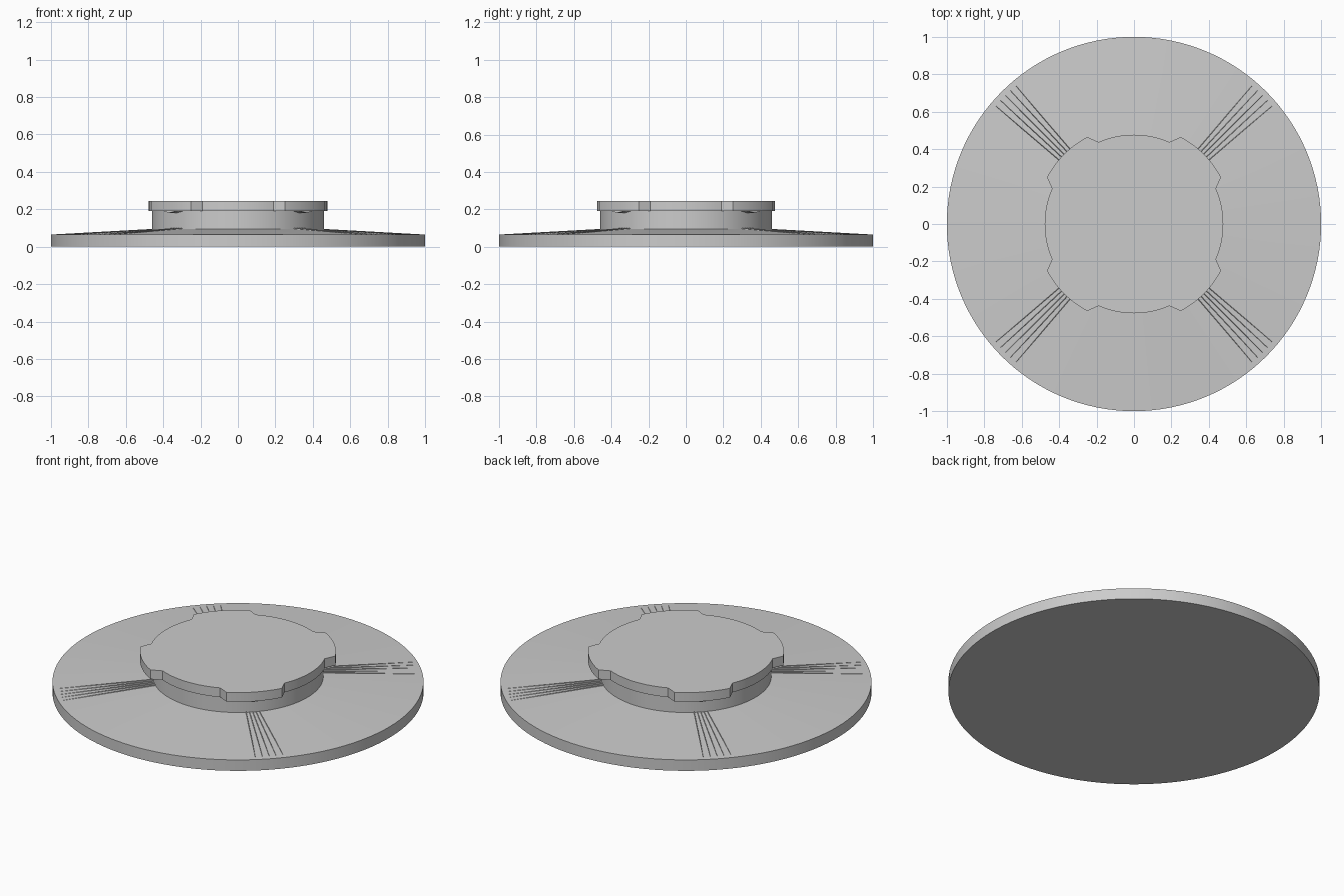
import bpy, bmesh, math

if "Cube" in bpy.data.objects:
    bpy.data.objects.remove(bpy.data.objects["Cube"])

grey = bpy.data.materials.new("light grey")
grey.diffuse_color = (0.6, 0.6, 0.6, 1)
grey.use_nodes = True
grey.node_tree.nodes["Principled BSDF"].inputs["Base Color"].default_value = grey.diffuse_color


def finish(name, bm, smooth=True):
    bmesh.ops.recalc_face_normals(bm, faces=bm.faces)
    mesh = bpy.data.meshes.new(name)
    bm.to_mesh(mesh)
    bm.free()
    mesh.materials.append(grey)
    ob = bpy.data.objects.new(name, mesh)
    bpy.context.collection.objects.link(ob)
    if smooth:
        bpy.ops.object.select_all(action='DESELECT')
        ob.select_set(True)
        bpy.context.view_layer.objects.active = ob
        bpy.ops.object.shade_smooth_by_angle(angle=math.radians(25))
    return ob


def polar(r, deg, z):
    a = math.radians(deg)
    return (r * math.cos(a), r * math.sin(a), z)


def lathe(name, profile, n=128):
    """Stack of rings (radius, z), closed with a cap at each end."""
    bm = bmesh.new()
    rings = [[bm.verts.new(polar(r, 360 * i / n, z)) for i in range(n)]
             for r, z in profile]
    for a, b in zip(rings, rings[1:]):
        for i in range(n):
            j = (i + 1) % n
            bm.faces.new((a[i], a[j], b[j], b[i]))
    bm.faces.new(rings[0])
    bm.faces.new(rings[-1])
    return finish(name, bm)


# Flange with a shallow conical top, and the round neck rising from it
lathe("flange_and_neck",
      [(1, 0), (1, 0.065), (0.46, 0.095), (0.46, 0.19)])

# Cap: round plate with four wider lobes on the diagonals
outline = []
for quarter in range(4):
    base = 90 * quarter
    for k in range(17):
        outline.append((0.477, base - 23.4 + 46.8 * k / 16))
    for k in range(13):
        outline.append((0.528, base + 28.3 + 33.4 * k / 12))
bm = bmesh.new()
low = [bm.verts.new(polar(r, a, 0.19)) for r, a in outline]
high = [bm.verts.new(polar(r, a, 0.245)) for r, a in outline]
for i in range(len(low)):
    j = (i + 1) % len(low)
    bm.faces.new((low[i], low[j], high[j], high[i]))
bm.faces.new(low)
bm.faces.new(high)
finish("lobed_cap", bm)

# Small wedge under each lobe
bm = bmesh.new()
for quarter in range(4):
    c = 45 + 90 * quarter
    a = [bm.verts.new(polar(r, c - 6, 0.192)) for r in (0.45, 0.52)]
    b = [bm.verts.new(polar(r, c + 6, 0.192)) for r in (0.45, 0.52)]
    d = [bm.verts.new(polar(r, c, 0.181)) for r in (0.45, 0.52)]
    bm.faces.new((a[0], b[0], b[1], a[1]))
    bm.faces.new((a[0], a[1], d[1], d[0]))
    bm.faces.new((d[0], d[1], b[1], b[0]))
    for k in (0, 1):
        bm.faces.new((a[k], d[k], b[k]))
finish("lobe_wedges", bm, smooth=False)

# Fine radial ribs fanning out along the diagonals
bm = bmesh.new()
for quarter in range(4):
    for offset in (-4.5, -2.2, 0, 2.2, 4.5):
        c = 45 + 90 * quarter + offset
        ends = []
        for r, z, top in ((0.455, 0.09, 0.1), (0.97, 0.064, 0.0675)):
            half = math.degrees(0.004 / r)
            ends.append([bm.verts.new(polar(r, c - half, z)),
                         bm.verts.new(polar(r, c, top)),
                         bm.verts.new(polar(r, c + half, z))])
        p, q = ends
        bm.faces.new(p)
        bm.faces.new(q)
        for i in range(3):
            j = (i + 1) % 3
            bm.faces.new((p[i], p[j], q[j], q[i]))
finish("radial_ribs", bm, smooth=False)
